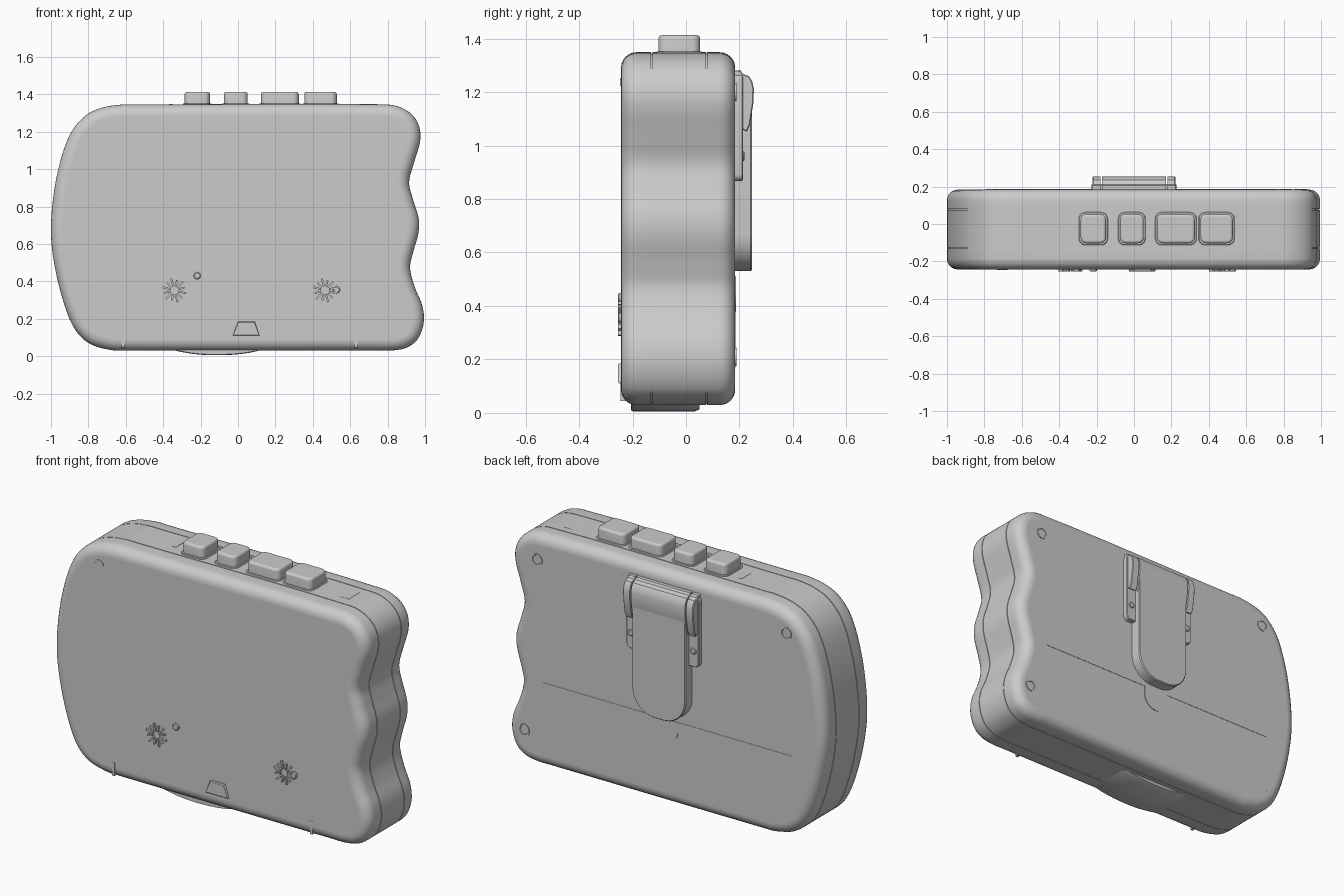
import bpy, bmesh
from math import sin, cos, pi, radians
from mathutils import Vector
from mathutils.geometry import interpolate_bezier

if "Cube" in bpy.data.objects:
    bpy.data.objects.remove(bpy.data.objects["Cube"])

grey = bpy.data.materials.new("plain_grey")
grey.use_nodes = True
grey.diffuse_color = (0.6, 0.6, 0.6, 1)
grey.node_tree.nodes["Principled BSDF"].inputs["Base Color"].default_value = (0.6, 0.6, 0.6, 1)

PLANES = {"xz": lambda u, v, d: (u, d, v),
          "xy": lambda u, v, d: (u, v, d),
          "yz": lambda u, v, d: (d, u, v)}
parts = []


def loft(name, outlines, rings, plane):
    """Stack inset copies of each closed outline; rings are (inset, depth)."""
    bm = bmesh.new()
    for outline in outlines:
        pts = [Vector(p) for p in outline]
        n = len(pts)
        area = sum(pts[i - 1].x * pts[i].y - pts[i].x * pts[i - 1].y for i in range(n))
        side = 1 if area > 0 else -1
        inward = []
        for i in range(n):
            t = (pts[(i + 1) % n] - pts[i - 1]).normalized()
            inward.append(Vector((-t.y, t.x)) * side)
        loops = [[bm.verts.new(PLANES[plane](*(p + q * inset), depth))
                  for p, q in zip(pts, inward)] for inset, depth in rings]
        for a, b in zip(loops, loops[1:]):
            for i in range(n):
                bm.faces.new((a[i - 1], a[i], b[i], b[i - 1]))
        bm.faces.new(loops[0])
        bm.faces.new(loops[-1])
    bmesh.ops.recalc_face_normals(bm, faces=bm.faces)
    mesh = bpy.data.meshes.new(name)
    bm.to_mesh(mesh)
    bm.free()
    mesh.materials.append(grey)
    ob = bpy.data.objects.new(name, mesh)
    bpy.context.collection.objects.link(ob)
    parts.append(ob)
    return ob


def spline(points, steps=6):
    """Closed smooth curve through the points."""
    pts = [Vector(p) for p in points]
    n, out = len(pts), []
    tangent = [(pts[(i + 1) % n] - pts[i - 1]).normalized() for i in range(n)]
    for i in range(n):
        a, b, j = pts[i], pts[(i + 1) % n], (i + 1) % n
        h = (b - a).length / 3
        out += interpolate_bezier(a, a + tangent[i] * h, b - tangent[j] * h, b, steps + 1)[:-1]
    return [p.to_2d() for p in out]


def arc(cx, cy, r, a0, a1, n):
    return [(cx + r * cos(radians(a0 + (a1 - a0) * i / n)),
             cy + r * sin(radians(a0 + (a1 - a0) * i / n))) for i in range(n + 1)]


def disc(cx, cy, r, n=24):
    return arc(cx, cy, r, 0, 360, n)[:-1]


def rect(x0, x1, y0, y1):
    return [(x0, y0), (x1, y0), (x1, y1), (x0, y1)]


def round_rect(x0, x1, y0, y1, r):
    return (arc(x1 - r, y1 - r, r, 0, 90, 5) + arc(x0 + r, y1 - r, r, 90, 180, 5)
            + arc(x0 + r, y0 + r, r, 180, 270, 5) + arc(x1 - r, y0 + r, r, 270, 360, 5))


def fillet(depth, r, direction, n=6):
    """Rings that round an edge, ending flat at the given depth."""
    rings = [(r * (1 - cos(pi / 2 * i / n)), depth - direction * r * (1 - sin(pi / 2 * i / n)))
             for i in range(n + 1)]
    return rings + [(r * 1.1, depth)]


def seam(depth, w=0.004):
    return [(0, depth), (w, depth), (w, depth + w), (0, depth + w)]


FRONT, BACK = -0.243, 0.184

# Body shell: gripped wavy side on the left, bowed side on the right
body_outline = spline([
    (0.80, 1.345), (0.90, 1.315), (0.96, 1.25), (0.975, 1.16), (0.94, 1.03), (0.915, 0.93),
    (0.935, 0.84), (0.965, 0.74), (0.965, 0.66), (0.935, 0.55), (0.92, 0.47), (0.945, 0.37),
    (0.985, 0.27), (0.993, 0.18), (0.96, 0.09), (0.90, 0.045), (0.82, 0.03), (0.75, 0.03),
    (-0.60, 0.03), (-0.68, 0.033), (-0.79, 0.065), (-0.87, 0.14), (-0.93, 0.28), (-0.98, 0.48),
    (-1.0, 0.66), (-0.985, 0.87), (-0.945, 1.06), (-0.89, 1.20), (-0.81, 1.29), (-0.72, 1.33),
    (-0.62, 1.345), (-0.55, 1.345)])
loft("body_shell", [body_outline],
     fillet(FRONT, 0.058, -1)[::-1] + seam(-0.13) + seam(0.075) + fillet(BACK, 0.058, 1), "xz")

# Shallow bulge under the body
loft("bottom_bulge", [spline([(-0.36, 0.04), (-0.3, 0.022), (-0.2, 0.008), (-0.1, 0.005),
                              (0.0, 0.01), (0.08, 0.022), (0.14, 0.04)], 4)],
     [(0.004, -0.205), (0, -0.195), (0, 0.03), (0.008, 0.05)], "xz")

# Top buttons with collars
for i, (x0, x1) in enumerate([(-0.285, -0.15), (-0.075, 0.052), (0.123, 0.325), (0.355, 0.528)]):
    loft(f"button_{i + 1}", [round_rect(x0, x1, -0.103, 0.053, 0.03)],
         [(0, 1.33)] + fillet(1.413, 0.014, 1, 4), "xy")
    loft(f"button_collar_{i + 1}", [round_rect(x0 - 0.01, x1 + 0.01, -0.113, 0.063, 0.035)],
         [(0, 1.335), (0, 1.349), (0.004, 1.352)], "xy")

# Top label panel and slide mark
loft("top_panel", [rect(0.57, 0.745, -0.068, 0.035)], [(0, 1.34), (0, 1.347)], "xy")
loft("top_mark", [rect(-0.37, -0.35, -0.06, 0.03)], [(0, 1.34), (0, 1.347)], "xy")


# Speaker stars on the front
def star(cx, cz, rays=12):
    out = []
    for k in range(rays):
        a = 2 * pi * (k + 0.5) / rays
        d, s = Vector((cos(a), sin(a))), Vector((-sin(a), cos(a))) * 0.005
        c, r1 = Vector((cx, cz)), 0.065 if k % 2 else 0.056
        out.append([c + d * 0.022 - s, c + d * r1 - s, c + d * r1 + s, c + d * 0.022 + s])
    return out


for label, x in (("right", -0.34), ("left", 0.465)):
    loft("speaker_star_" + label, star(x, 0.352), [(0, -0.235), (0, -0.254)], "xz")

# Small front pegs, latch, corner mark and hinge ribs
for label, x, z in (("right", -0.218, 0.43), ("left", 0.527, 0.355)):
    loft("front_peg_" + label, [disc(x, z, 0.019)],
         [(0, -0.23), (0, -0.25), (0.005, -0.254)], "xz")
loft("front_latch", [[(-0.028, 0.11), (0.115, 0.11), (0.09, 0.185), (0.0, 0.185)]],
     [(0, -0.22), (0, -0.25), (0.005, -0.255)], "xz")
loft("corner_mark", [arc(-0.705, 1.222, 0.028, 0, 160, 10) + arc(-0.705, 1.222, 0.022, 160, 0, 10)],
     [(0, -0.24), (0, -0.246)], "xz")
for label, x in (("right", -0.61), ("left", 0.636)):
    loft("hinge_rib_" + label, [rect(x - 0.012, x + 0.004, 0.045, 0.12)],
         [(0, -0.20), (0, -0.2445)], "xz")

# Ringed screws on the back
for i, (x, z) in enumerate([(0.81, 1.2), (-0.76, 1.2), (0.89, 0.21)]):
    loft(f"back_screw_{i + 1}", [disc(x, z, 0.034)],
         [(0, 0.17), (0, 0.188), (0.008, 0.188), (0.01, 0.185)], "xz")

# Battery door edges and finger notch
loft("door_edges", [rect(-0.79, 0.77, 0.507, 0.511), rect(-0.794, -0.789, 0.17, 0.511)],
     [(0, 0.18), (0, 0.186)], "xz")
loft("door_notch", [arc(0, 0.46, 0.08, 180, 360, 16) + [(0.08, 0.51), (-0.08, 0.51)]],
     [(0, 0.18), (0, 0.187)], "xz")

# Belt clip: paddle, top roll and side brackets
loft("clip_paddle", [[(0.168, 1.24), (-0.168, 1.24)] + arc(-0.028, 0.67, 0.14, 180, 270, 10)
                     + arc(0.028, 0.67, 0.14, 270, 360, 10)],
     [(0, 0.18), (0, 0.241), (0.005, 0.247)], "xz")
hook = [(0.18, 1.28), (0.205, 1.28), (0.212, 1.268), (0.235, 1.26), (0.248, 1.24), (0.254, 1.21),
        (0.252, 1.16), (0.24, 1.08), (0.228, 1.052), (0.212, 1.06)]
loft("clip_roll", [hook + [(0.18, 1.06)]], [(0, -0.17), (0, 0.17)], "yz")
for label, s in (("right", -1), ("left", 1)):
    loft("clip_ear_" + label, [hook + [(0.18, 1.06)]],
         [(0, 0.178 * s), (0, 0.217 * s), (0.004, 0.221 * s)], "yz")
    loft("clip_bracket_" + label, [round_rect(*sorted((0.13 * s, 0.228 * s)), 0.868, 1.27, 0.025)],
         [(0, 0.18), (0, 0.209), (0.004, 0.213)], "xz")
    loft("clip_rivet_" + label, [disc(0.197 * s, 0.96, 0.018, 16)],
         [(0, 0.20), (0, 0.216), (0.004, 0.219)], "xz")

# Smooth shading that keeps hard edges
for ob in parts:
    ob.select_set(True)
bpy.context.view_layer.objects.active = parts[0]
bpy.ops.object.shade_smooth_by_angle(angle=radians(35))
